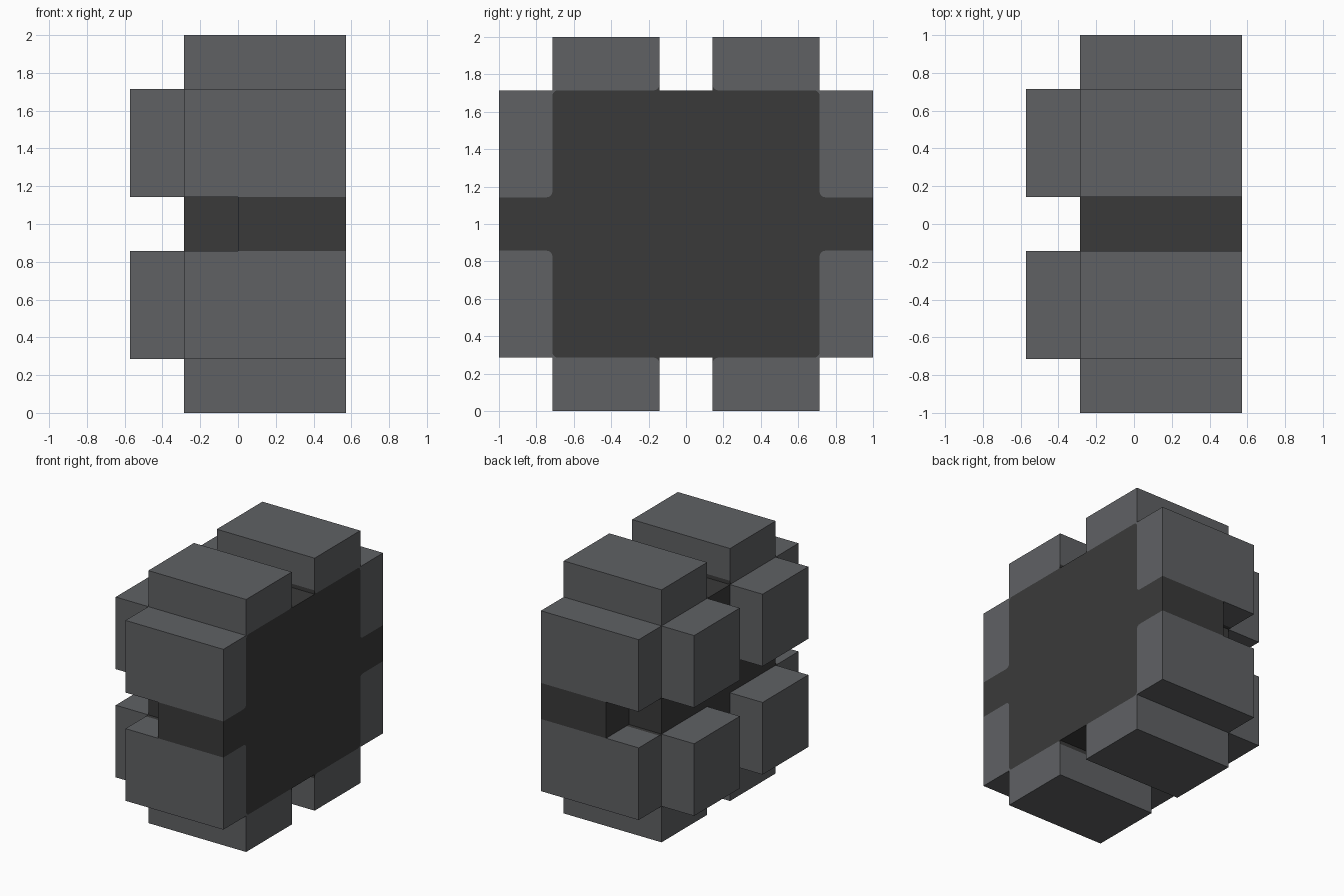
import bpy, bmesh, math

cube = bpy.data.objects.get("Cube")
if cube:
    bpy.data.objects.remove(cube, do_unlink=True)

U = 2 / 7                              # module: blocks are 2U wide, grooves 1U
A, B, C = U / 2, 2.5 * U, 3.5 * U      # groove edge, core edge, outer edge
R = 0.03                               # small rounding of the inner seam


def material(name, rgb):
    m = bpy.data.materials.new(name)
    m.use_nodes = True
    m.diffuse_color = (*rgb, 1)
    bsdf = next(n for n in m.node_tree.nodes if n.type == 'BSDF_PRINCIPLED')
    bsdf.inputs["Base Color"].default_value = (*rgb, 1)
    return m


GREY = material("slate grey", (0.115, 0.12, 0.127))
DARK = material("charcoal", (0.042, 0.042, 0.042))


def prism(name, outline, x0, x1, mat):
    """Extrude a (y, z) outline, given about the middle height, from x0 to x1."""
    bm = bmesh.new()
    face = bm.faces.new([bm.verts.new((x0, y, z + 1)) for y, z in outline])
    ext = bmesh.ops.extrude_face_region(bm, geom=[face])
    verts = [g for g in ext["geom"] if isinstance(g, bmesh.types.BMVert)]
    bmesh.ops.translate(bm, verts=verts, vec=(x1 - x0, 0, 0))
    bmesh.ops.recalc_face_normals(bm, faces=bm.faces)
    me = bpy.data.meshes.new(name)
    bm.to_mesh(me)
    bm.free()
    me.materials.append(mat)
    ob = bpy.data.objects.new(name, me)
    bpy.context.collection.objects.link(ob)
    return ob


def arc(cy, cz, start, end, steps=5):
    angles = [math.radians(start + (end - start) * i / steps) for i in range(steps + 1)]
    return [(cy + R * math.cos(a), cz + R * math.sin(a)) for a in angles]


def mirrored(points, sy, sz):
    return [(sy * y, sz * z) for y, z in points]


def four_way(quarter):
    """Closed outline made of a quarter path mirrored into all quadrants."""
    return (quarter + mirrored(quarter, -1, 1)[::-1]
            + mirrored(quarter, -1, -1) + mirrored(quarter, 1, -1)[::-1])


# Seam between the grey shell and the dark core, in one quadrant
seam = (arc(A + R, B + R, 180, 270) + arc(B - R, B - R, 90, 0)
        + arc(B + R, A + R, 180, 270))

# Dark core: plain towards the knobbed side, with two side arms at the flat side
prism("core_inner", four_way([(B, A)] + seam[::-1] + [(A, B)]), -U, 0, DARK)
prism("core_with_side_arms", four_way([(C, A)] + seam[::-1] + [(A, B)]), 0, 2 * U, DARK)

# Grey corner shells (rim blocks) and the square knobs beside them
shell = [(C, A), (C, B), (B, B), (B, C), (A, C)] + seam
knob = [(A, A), (B, A), (B, B), (A, B)]
for sy, depth in ((-1, "front"), (1, "back")):
    for sz, level in ((-1, "lower"), (1, "upper")):
        prism(f"{level}_{depth}_shell", mirrored(shell, sy, sz), -U, 2 * U, GREY)
        prism(f"{level}_{depth}_knob", mirrored(knob, sy, sz), -2 * U, -U, GREY)
